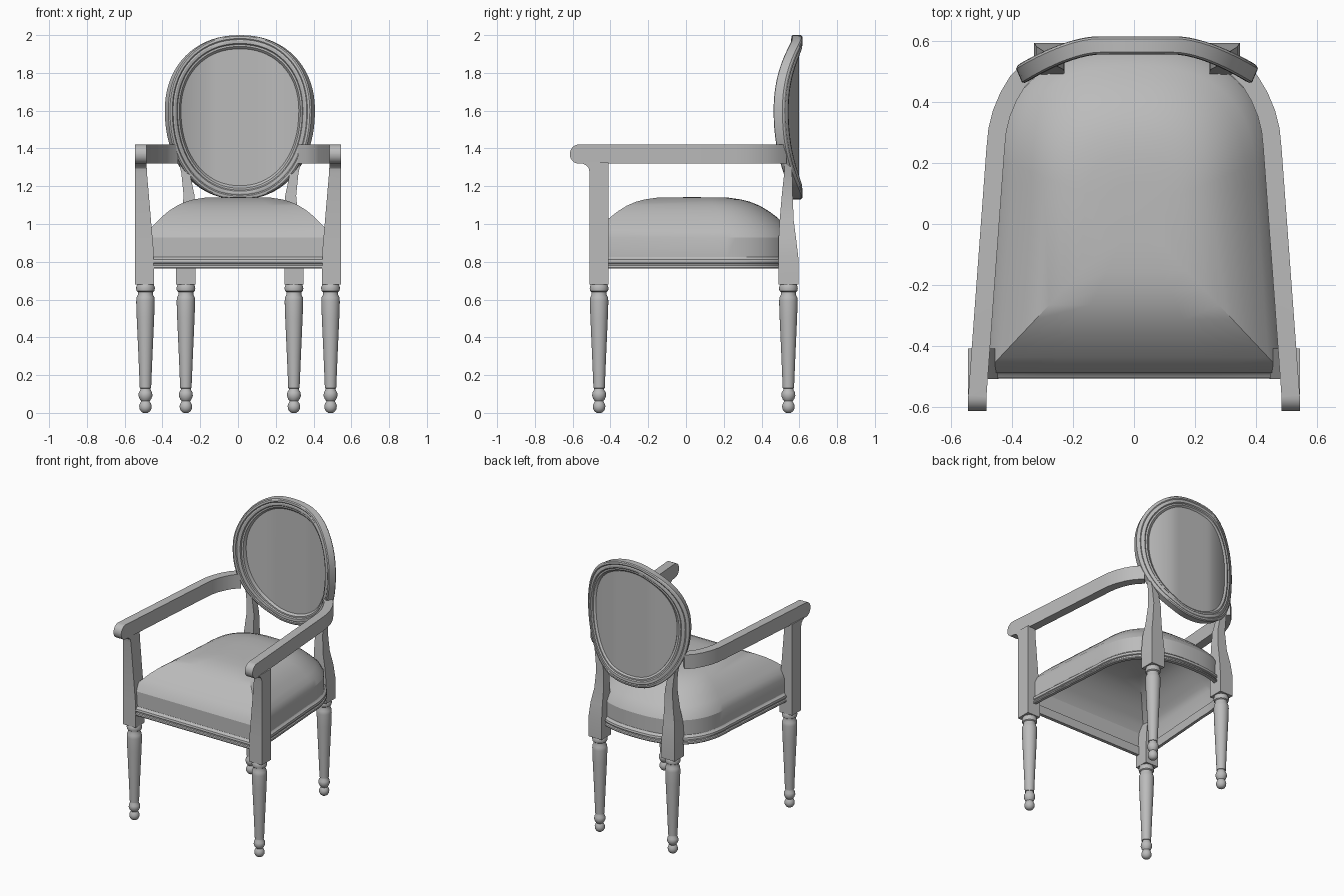
import bpy, bmesh
from math import sin, cos, pi, copysign, radians

cube = bpy.data.objects.get("Cube")
if cube:
    bpy.data.objects.remove(cube, do_unlink=True)

grey = bpy.data.materials.new("plain grey")
grey.use_nodes = True
grey.diffuse_color = (0.5, 0.5, 0.5, 1)
grey.node_tree.nodes["Principled BSDF"].inputs["Base Color"].default_value = (0.5, 0.5, 0.5, 1)

BACK_X = .01  # the back assembly sits slightly off centre


def loft(name, rings, wrap=False, start_cap=True, angle=30):
    """Bridge equal-sized rings of points; wrap joins the last to the first."""
    bm = bmesh.new()
    loops = [[bm.verts.new(p) for p in ring] for ring in rings]
    n = len(loops[0])
    pairs = list(zip(loops, loops[1:])) + ([(loops[-1], loops[0])] if wrap else [])
    for a, b in pairs:
        for i in range(n):
            j = (i + 1) % n
            bm.faces.new((a[i], a[j], b[j], b[i]))
    if not wrap:
        bm.faces.new(loops[-1])
        if start_cap:
            bm.faces.new(loops[0])
    bmesh.ops.recalc_face_normals(bm, faces=bm.faces)
    mesh = bpy.data.meshes.new(name)
    bm.to_mesh(mesh)
    bm.free()
    mesh.materials.append(grey)
    mesh.shade_smooth()
    mesh.set_sharp_from_angle(angle=radians(angle))
    obj = bpy.data.objects.new(name, mesh)
    bpy.context.collection.objects.link(obj)


def pair(name, rings, dx=0, angle=30):
    """Build a part on the left and its mirror image on the right."""
    for side, s in (("left", 1), ("right", -1)):
        loft(f"{side}_{name}", [[(s * x + dx, y, z) for x, y, z in r] for r in rings],
             angle=angle)


def box_rings(sections):
    return [[(x0, y0, z), (x1, y0, z), (x1, y1, z), (x0, y1, z)]
            for z, x0, x1, y0, y1 in sections]


def spow(v, e):
    return copysign(abs(v) ** e, v)


# Turned legs
LEG = [(0, .012), (.008, .024), (.022, .032), (.038, .033), (.052, .028), (.062, .022),
       (.072, .03), (.09, .037), (.108, .035), (.122, .027), (.13, .026), (.131, .03),
       (.3, .037), (.5, .046), (.59, .049), (.612, .047), (.625, .04), (.64, .04),
       (.645, .047), (.66, .05), (.672, .047), (.685, .042)]
for leg, cx, cy, dx in (("front_leg", .49, -.46, 0), ("back_leg", .286, .542, BACK_X)):
    pair(leg, [[(cx + r * cos(2 * pi * k / 24), cy + r * sin(2 * pi * k / 24), z)
                for k in range(24)] for z, r in LEG], dx, angle=40)

# Front posts, flaring forward under the arm ends
pair("front_post", box_rings([
    (.68, .445, .545, -.51, -.41), (.86, .447, .545, -.51, -.41),
    (1.27, .482, .545, -.51, -.41), (1.295, .483, .545, -.515, -.41),
    (1.312, .484, .545, -.53, -.41), (1.325, .485, .545, -.56, -.41)]))

# Back posts, narrowing up to the oval back
pair("back_post", box_rings([
    (.68, .235, .338, .49, .595), (.82, .235, .338, .49, .595),
    (.92, .238, .33, .49, .583), (1.02, .238, .31, .496, .57),
    (1.15, .24, .298, .507, .565), (1.27, .265, .31, .52, .562),
    (1.36, .3, .332, .522, .552), (1.41, .315, .342, .522, .545)]), BACK_X)

# Arms: a flat rail swept along a curved path, with a rounded front end
ROUND = [pi / 2 * k / 8 for k in range(8, -1, -1)]
PATH = [(.515, -.565 - .05 * sin(t), .05 * cos(t) + .001) for t in ROUND]
PATH += [(x, y, .05) for x, y in (
    (.455, .25), (.449, .31), (.435, .365), (.412, .42), (.382, .47), (.34, .512))]
arm = []
for i, (x, y, h) in enumerate(PATH):
    ax, ay, _ = PATH[max(i - 1, 0)]
    bx, by, _ = PATH[min(i + 1, len(PATH) - 1)]
    length = ((bx - ax) ** 2 + (by - ay) ** 2) ** .5
    nx, ny = .03 * (by - ay) / length, -.03 * (bx - ax) / length
    arm.append([(x + nx, y + ny, 1.37 - h), (x - nx, y - ny, 1.37 - h),
                (x - nx, y - ny, 1.37 + h), (x + nx, y + ny, 1.37 + h)])
pair("arm", arm)


# Seat plan: straight front, tapering sides and a rounded back
def seat_outline(scale, z):
    half = [(.445 * spow(cos(a), .8), .15 + .425 * spow(sin(a), .8))
            for a in [pi * k / 32 for k in range(33)]]
    front = [(x, -.49) for x in (-.49, -.25, 0, .25, .49)]
    cy = .03
    return [(x * scale, cy + (y - cy) * scale, z) for x, y in half + front]


# Thin seat rail with mouldings
RAIL = [(.985, .765), (1.03, .765), (1.035, .771), (1.03, .779), (1.015, .783), (1.015, .79),
        (1.03, .794), (1.035, .802), (1.03, .812), (1.01, .818), (1, .826), (.985, .826)]
loft("seat_rail", [seat_outline(s, z) for s, z in RAIL], wrap=True)

# Domed cushion, a hollow shell open underneath
CUSHION = [(1, .82), (1, .929), (.96, .968), (.9, 1), (.83, 1.035), (.75, 1.068),
           (.66, 1.097), (.57, 1.117), (.48, 1.13), (.36, 1.139), (.2, 1.141), (.02, 1.142)]
loft("seat_cushion", [seat_outline(s, z) for s, z in CUSHION], start_cap=False, angle=25)


# Oval back, bowed forward at the sides
def oval(a, inset):
    c, s = spow(cos(a), .93), spow(sin(a), .93)
    return (.388 - inset) * c, 1.6 + ((.4 if s > 0 else .47) - inset) * s


def bow(x):
    return .587 - .1 * (max(abs(x) - .13, 0) / .26) ** 1.6


FRONT = [(0, .022), (.006, .028), (.018, .03), (.024, .026), (.03, .029),
         (.044, .028), (.05, .021), (.06, .021), (.068, .014), (.076, .004)]
section = [(d, -t) for d, t in FRONT] + [(d, t) for d, t in reversed(FRONT)]
frame = []
for d, t in section:
    ring = []
    for k in range(72):
        x, z = oval(2 * pi * k / 72, d)
        ring.append((BACK_X + x + 1.1 * t * x, bow(x) + t, z))
    frame.append(ring)
loft("back_frame", frame, wrap=True)

# Upholstered back panel, built from vertical strips
panel = []
for k in range(1, 36):
    x, top = oval(pi * k / 36, .07)
    bottom = oval(-pi * k / 36, .07)[1]
    y = bow(x)
    panel.append([(BACK_X + x, y - .008, bottom), (BACK_X + x, y - .008, top),
                  (BACK_X + x, y + .012, top), (BACK_X + x, y + .012, bottom)])
loft("back_panel", panel)
